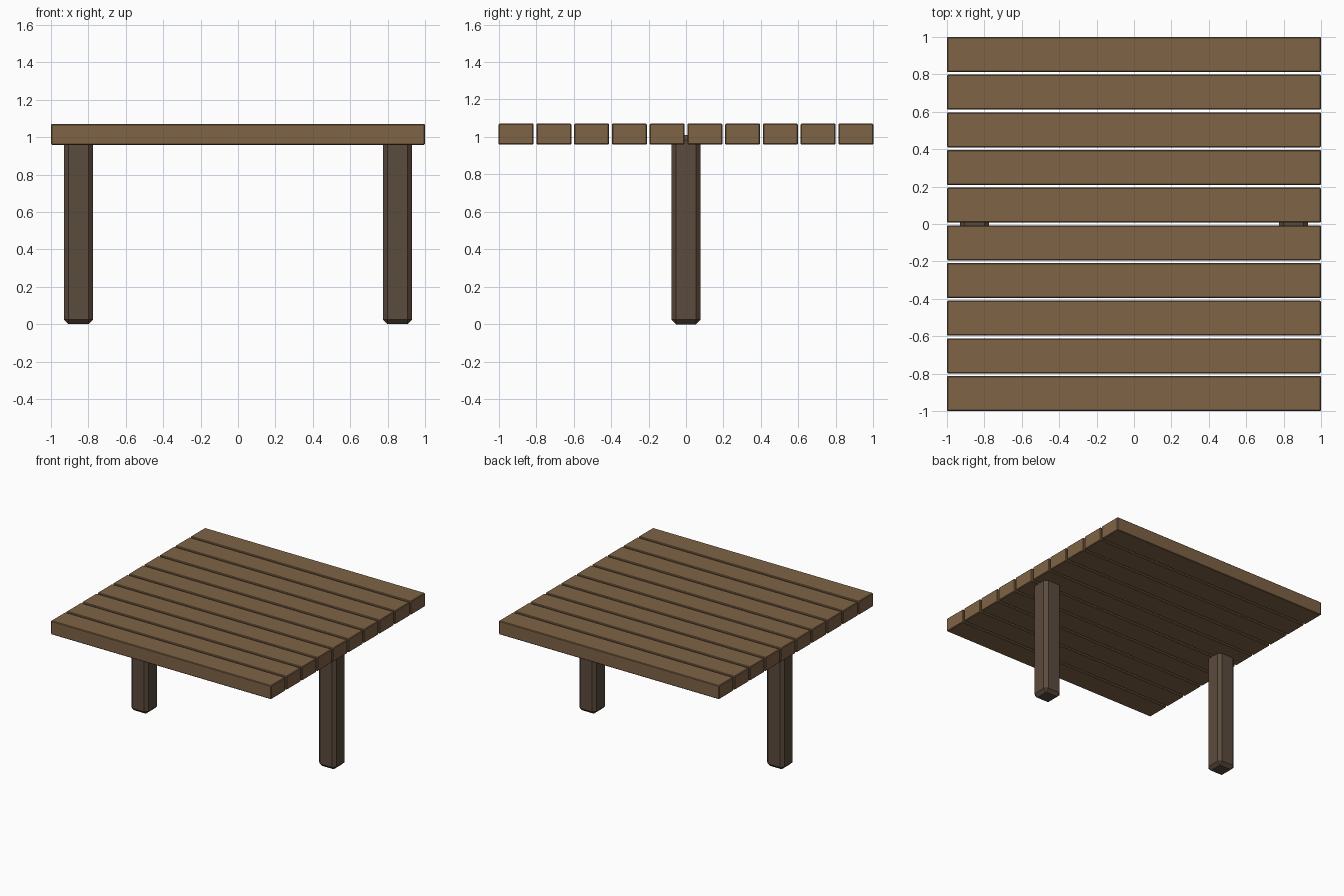
import bpy, bmesh
from mathutils import Vector

if "Cube" in bpy.data.objects:
    bpy.data.objects.remove(bpy.data.objects["Cube"])


def material(name, color):
    m = bpy.data.materials.new(name)
    m.diffuse_color = color
    m.use_nodes = True
    m.node_tree.nodes["Principled BSDF"].inputs["Base Color"].default_value = m.diffuse_color
    return m


def chamfered_box(name, center, size, chamfer, mat):
    bm = bmesh.new()
    bmesh.ops.create_cube(bm, size=1)
    bmesh.ops.scale(bm, vec=Vector(size), verts=bm.verts)
    bmesh.ops.bevel(bm, geom=bm.edges[:], offset=chamfer, segments=1,
                    profile=0.5, affect='EDGES')
    mesh = bpy.data.meshes.new(name)
    bm.to_mesh(mesh)
    bm.free()
    mesh.materials.append(mat)
    ob = bpy.data.objects.new(name, mesh)
    ob.location = center
    bpy.context.collection.objects.link(ob)
    return ob


plank_wood = material("plank_wood", (0.21, 0.125, 0.06, 1))
leg_wood = material("leg_wood", (0.105, 0.07, 0.047, 1))

# Table top: ten planks with narrow gaps
COUNT, WIDTH = 10, 0.187
pitch = (2 - WIDTH) / (COUNT - 1)
for i in range(COUNT):
    y = -1 + WIDTH / 2 + i * pitch
    chamfered_box(f"top_plank_{i + 1}", (0, y, 1.015), (2, WIDTH, 0.112),
                  0.005, plank_wood)

# Two chamfered posts, tops let into the planks
for side, x in (("left", -0.853), ("right", 0.853)):
    chamfered_box(f"{side}_leg", (x, 0, 0.505), (0.157, 0.157, 1.01),
                  0.025, leg_wood)
